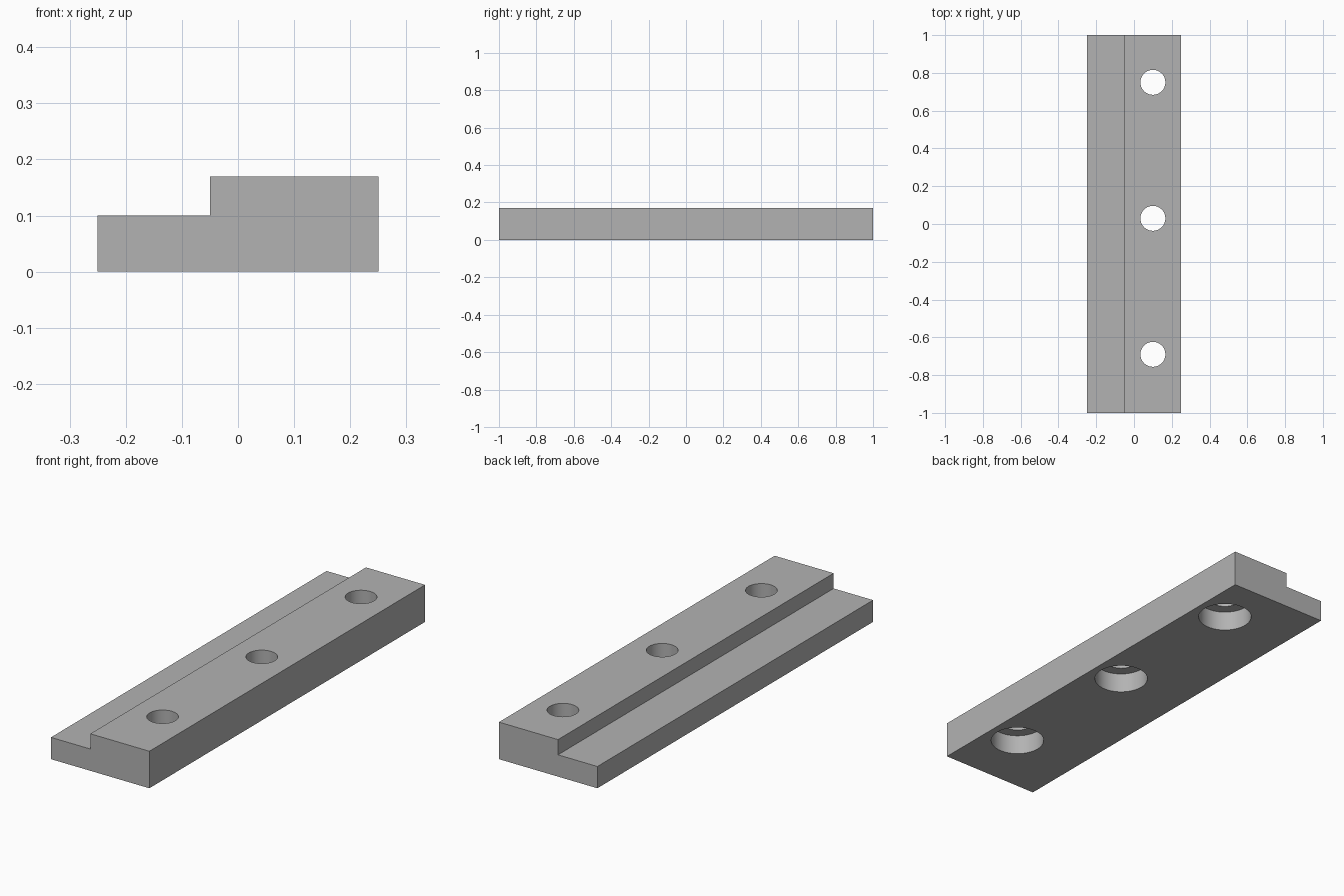
import bpy
import bmesh

# Remove the default cube
cube = bpy.data.objects.get("Cube")
if cube:
    bpy.data.objects.remove(cube, do_unlink=True)

# Plain grey metal
grey = bpy.data.materials.new("grey metal")
grey.use_nodes = True
colour = (0.45, 0.45, 0.45, 1)
grey.diffuse_color = colour
grey.node_tree.nodes["Principled BSDF"].inputs["Base Color"].default_value = colour


def extrude_profile(name, points, start, end, axis):
    """Close a 2D profile and extrude it along y or z."""
    bm = bmesh.new()
    place = (lambda p: (p[0], start, p[1])) if axis == "y" else (lambda p: (p[0], p[1], start))
    face = bm.faces.new([bm.verts.new(place(p)) for p in points])
    result = bmesh.ops.extrude_face_region(bm, geom=[face])
    verts = [v for v in result["geom"] if isinstance(v, bmesh.types.BMVert)]
    offset = (0, end - start, 0) if axis == "y" else (0, 0, end - start)
    bmesh.ops.translate(bm, verts=verts, vec=offset)
    bmesh.ops.recalc_face_normals(bm, faces=bm.faces)
    mesh = bpy.data.meshes.new(name)
    bm.to_mesh(mesh)
    bm.free()
    mesh.materials.append(grey)
    obj = bpy.data.objects.new(name, mesh)
    bpy.context.collection.objects.link(obj)
    return obj


def add_cutter(name, radius, x, y, bottom, top):
    bpy.ops.mesh.primitive_cylinder_add(
        vertices=64, radius=radius, depth=top - bottom,
        location=(x, y, (top + bottom) / 2))
    cutter = bpy.context.object
    cutter.name = name
    cutter.data.materials.append(grey)
    return cutter


# Stepped bar
profile = [(-0.25, 0), (0.25, 0), (0.25, 0.17), (-0.05, 0.17), (-0.05, 0.1), (-0.25, 0.1)]
bar = extrude_profile("stepped_bar", profile, -1, 1, "y")

# Through holes with wide counterbores underneath
cutters = []
for y in (-0.69, 0.03, 0.75):
    cutters.append(add_cutter("bolt_hole_cutter", 0.066, 0.1, y, -0.1, 0.3))
    cutters.append(add_cutter("counterbore_cutter", 0.117, 0.1, y, -0.1, 0.092))

for cutter in cutters:
    cut = bar.modifiers.new(cutter.name, "BOOLEAN")
    cut.operation = "DIFFERENCE"
    cut.solver = "EXACT"
    cut.object = cutter

# Apply the cuts and discard the cutters
bpy.ops.object.select_all(action="DESELECT")
bpy.context.view_layer.objects.active = bar
bar.select_set(True)
for cut in list(bar.modifiers):
    bpy.ops.object.modifier_apply(modifier=cut.name)
for cutter in cutters:
    bpy.data.objects.remove(cutter, do_unlink=True)

# Smooth hole walls, sharp edges elsewhere
bpy.ops.object.shade_smooth_by_angle(angle=0.5)
